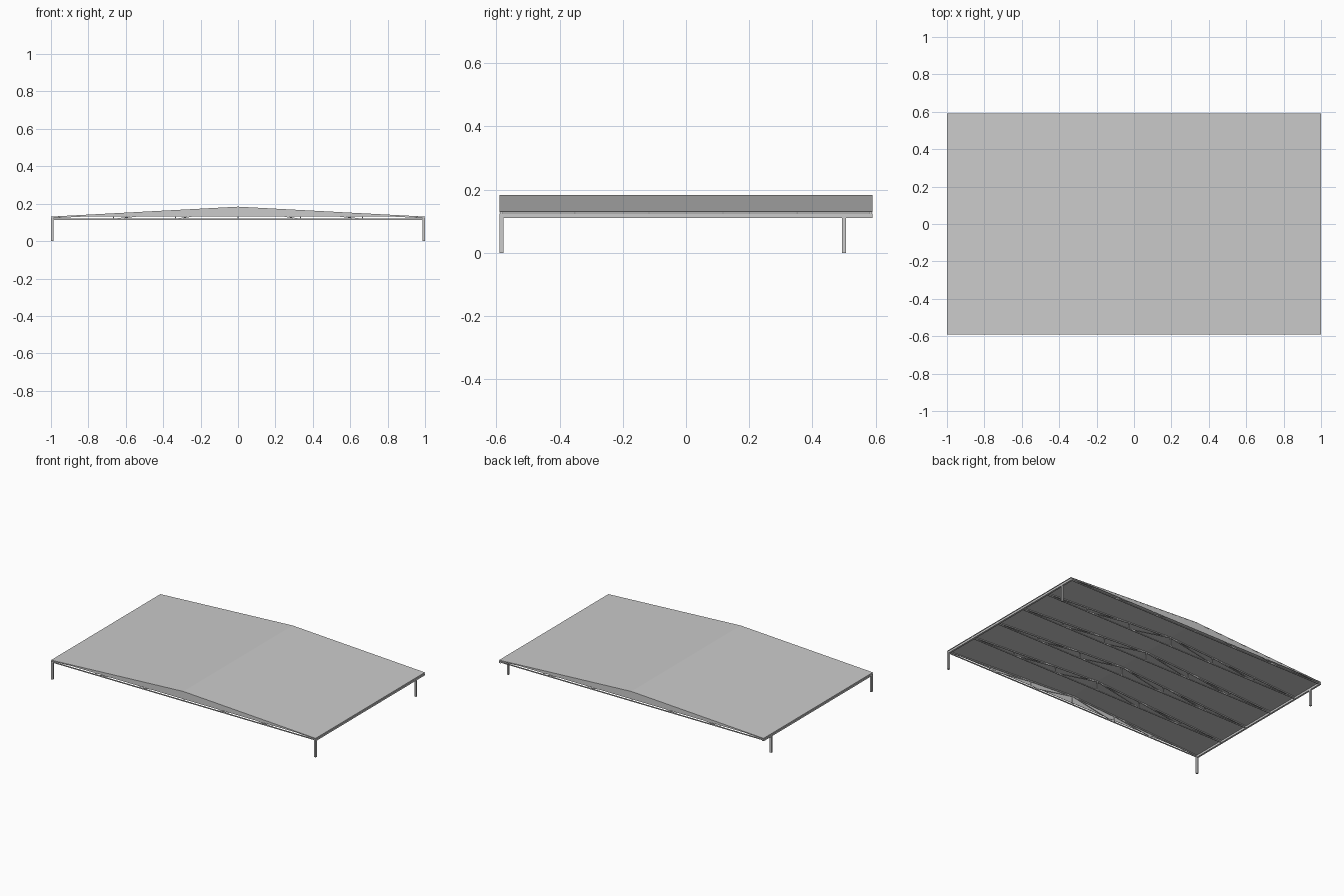
import bpy, bmesh, math
from mathutils import Vector

if "Cube" in bpy.data.objects:
    bpy.data.objects.remove(bpy.data.objects["Cube"])

HX, HY = 1.0, 0.59          # half length and half depth
EAVE, RIDGE = 0.131, 0.184  # roof top heights
T = 0.003                   # sheet thickness
POST = 0.0125


def finish(name, bm):
    bmesh.ops.recalc_face_normals(bm, faces=bm.faces)
    mesh = bpy.data.meshes.new(name)
    bm.to_mesh(mesh)
    bm.free()
    ob = bpy.data.objects.new(name, mesh)
    bpy.context.collection.objects.link(ob)
    return ob


def add_box(bm, x0, x1, y0, y1, z0, z1):
    ret = bmesh.ops.create_cube(bm, size=1)
    for v in ret["verts"]:
        v.co = Vector((x1 if v.co.x > 0 else x0,
                       y1 if v.co.y > 0 else y0,
                       z1 if v.co.z > 0 else z0))


def add_prism(bm, profile, y0, y1):
    """Extrude an (x, z) outline along y."""
    a = [bm.verts.new((x, y0, z)) for x, z in profile]
    b = [bm.verts.new((x, y1, z)) for x, z in profile]
    bm.faces.new(a)
    bm.faces.new(b[::-1])
    for i in range(len(a)):
        j = (i + 1) % len(a)
        bm.faces.new((a[i], b[i], b[j], a[j]))


def add_bar(bm, p, q, w, y):
    """Square bar in the xz plane from p to q."""
    p, q = Vector(p), Vector(q)
    d = (q - p).normalized()
    n = Vector((-d.y, d.x)) * w / 2
    add_prism(bm, [p + n, q + n, q - n, p - n], y - w / 2, y + w / 2)


# Gabled roof sheet
bm = bmesh.new()
add_prism(bm, [(-HX, EAVE), (0, RIDGE), (HX, EAVE),
               (HX, EAVE - T), (0, RIDGE - T), (-HX, EAVE - T)], -HY, HY)
finish("roof_sheet", bm)

# Gable end panels
for name, y in (("front_gable", -HY + 0.001), ("back_gable", HY - 0.003)):
    bm = bmesh.new()
    add_prism(bm, [(-HX + 0.03, EAVE), (0, RIDGE - T / 2), (HX - 0.03, EAVE)], y, y + 0.002)
    finish(name, bm)

# Corner posts: front pair at the corners, back pair set in
for sx, side in ((-1, "left"), (1, "right")):
    cx = sx * (HX - POST / 2)
    for row, y in (("front", -HY + POST / 2), ("back", 0.5)):
        bm = bmesh.new()
        add_box(bm, cx - POST / 2, cx + POST / 2, y - POST / 2, y + POST / 2, 0, 0.112)
        finish(f"{row}_{side}_post", bm)
    # Side beam carrying the trusses
    bm = bmesh.new()
    add_box(bm, cx - POST / 2, cx + POST / 2, -HY, HY, 0.111, 0.124)
    finish(f"{side}_beam", bm)

# Six roof trusses
W = 0.006
LOW = 0.117


def top(x):
    return RIDGE - T - W / 2 - (RIDGE - EAVE) * abs(x) / HX


for k in range(6):
    y = (-1 + 2 * k / 5) * (HY - W / 2 - 0.003)
    bm = bmesh.new()
    add_bar(bm, (-HX + 0.002, LOW), (HX - 0.002, LOW), W, y)
    add_bar(bm, (0, LOW), (0, top(0)), W * 0.8, y)
    for s in (-1, 1):
        add_bar(bm, (s * (HX - 0.002), top(HX)), (0, top(0)), W, y)
        for i in (1, 2):
            x, inner = s * i / 3, s * (i - 1) / 3
            add_bar(bm, (x, LOW), (x, top(x)), W * 0.8, y)
            add_bar(bm, (x, LOW), (inner, top(inner)), W * 0.8, y)
    finish(f"roof_truss_{k + 1}", bm)
